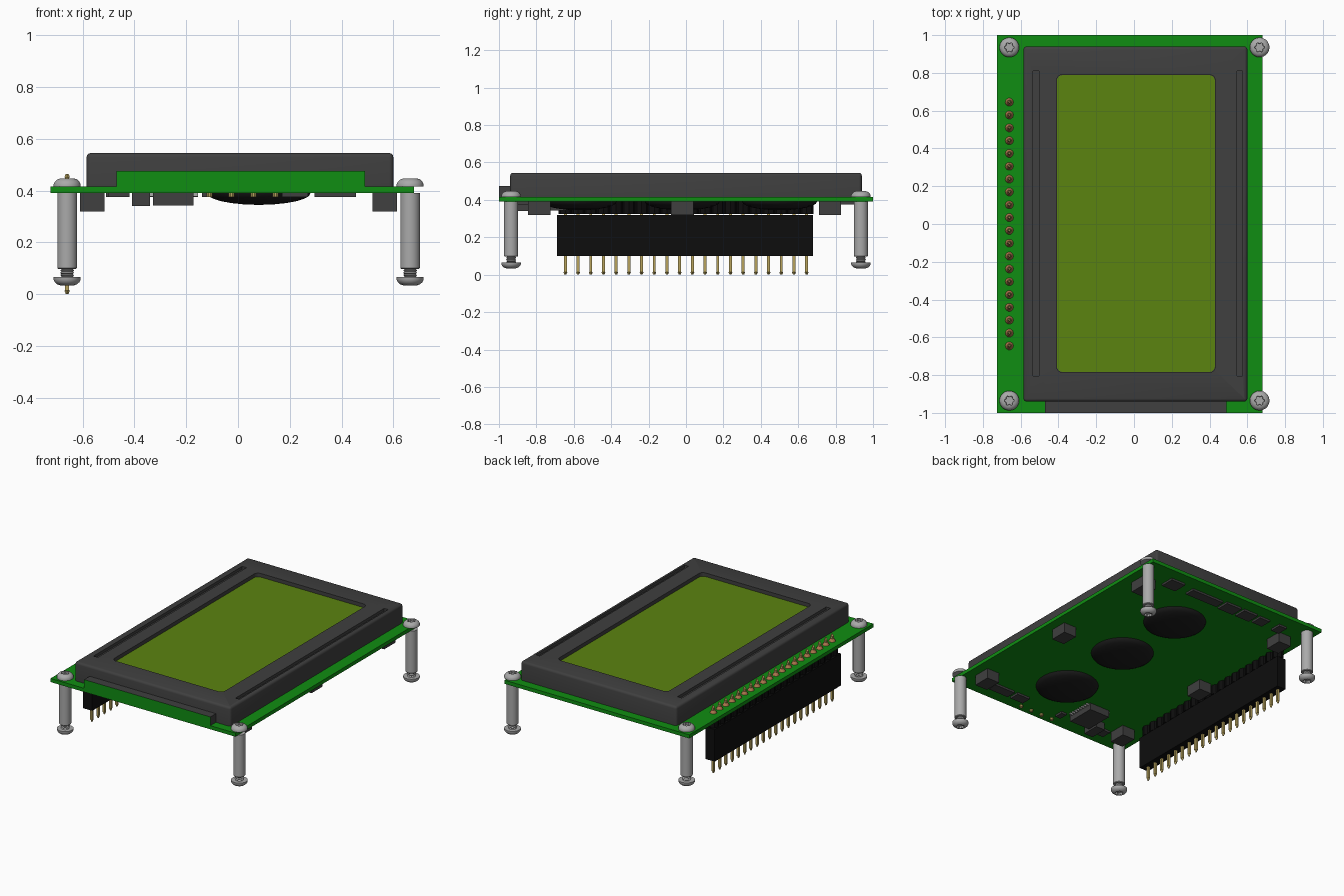
import bpy, bmesh, math
from mathutils import Matrix, Vector

cube = bpy.data.objects.get("Cube")
if cube:
    bpy.data.objects.remove(cube, do_unlink=True)


def material(name, r, g, b, rough=0.6):
    m = bpy.data.materials.new(name)
    m.use_nodes = True
    m.diffuse_color = (r, g, b, 1)
    node = next(n for n in m.node_tree.nodes if n.type == "BSDF_PRINCIPLED")
    node.inputs["Base Color"].default_value = (r, g, b, 1)
    node.inputs["Roughness"].default_value = rough
    return m


GREEN = material("board green", 0.005, 0.27, 0.006)
GREY = material("dark grey plastic", 0.05, 0.05, 0.05)
OLIVE = material("screen olive", 0.105, 0.23, 0.005)
STEEL = material("steel", 0.4, 0.4, 0.4)
GOLD = material("gold", 0.48, 0.37, 0.11)
COPPER = material("copper", 0.45, 0.2, 0.08)
BLACK = material("header black", 0.004, 0.004, 0.004)
RESIN = material("resin black", 0.012, 0.012, 0.012)


def finish(bm, name, mat, smooth=False):
    bmesh.ops.recalc_face_normals(bm, faces=bm.faces[:])
    me = bpy.data.meshes.new(name)
    bm.to_mesh(me)
    bm.free()
    me.materials.append(mat)
    ob = bpy.data.objects.new(name, me)
    bpy.context.collection.objects.link(ob)
    if smooth:
        bpy.ops.object.select_all(action="DESELECT")
        ob.select_set(True)
        bpy.context.view_layer.objects.active = ob
        bpy.ops.object.shade_smooth_by_angle(angle=math.radians(35))
    return ob


def add_box(bm, x, y, z):
    """Add a box from three (low, high) ranges."""
    mid = Vector([(a + b) / 2 for a, b in (x, y, z)])
    size = Vector([b - a for a, b in (x, y, z)])
    mat = Matrix.Translation(mid) @ Matrix.Diagonal((*size, 1))
    return bmesh.ops.create_cube(bm, size=1, matrix=mat)["verts"]


def box(name, x, y, z, mat):
    bm = bmesh.new()
    add_box(bm, x, y, z)
    return finish(bm, name, mat)


def rounded_box(name, x, y, z, mat, radius):
    """Box with rounded upright edges."""
    bm = bmesh.new()
    add_box(bm, x, y, z)
    upright = [e for e in bm.edges
               if abs(e.verts[0].co.z - e.verts[1].co.z) > 1e-4]
    bmesh.ops.bevel(bm, geom=upright, offset=radius, segments=5,
                    profile=0.5, affect="EDGES")
    return finish(bm, name, mat)


def add_lathe(bm, profile, at, seg=24, flip=1, lobed=()):
    """Spin (radius, height) pairs; lobed rings get six lobes."""
    rings = []
    for i, (r, h) in enumerate(profile):
        ring = []
        for k in range(seg):
            t = math.tau * k / seg
            rr = r * (1 + 0.16 * math.cos(6 * t)) if i in lobed else r
            ring.append(bm.verts.new((at[0] + rr * math.cos(t),
                                      at[1] + rr * math.sin(t),
                                      at[2] + flip * h)))
        rings.append(ring)
    for a, b in zip(rings, rings[1:]):
        for k in range(seg):
            n = (k + 1) % seg
            bm.faces.new((a[k], a[n], b[n], b[k]))
    bm.faces.new(rings[0][::-1])
    bm.faces.new(rings[-1])


# Circuit board
TOP, UNDER = 0.415, 0.39
box("circuit_board", (-0.725, 0.68), (-1, 1), (UNDER, TOP), GREEN)

# Display bezel with softened top edges
bm = bmesh.new()
add_box(bm, (-0.585, 0.6), (-0.94, 0.94), (TOP, 0.545))
soft = [e for e in bm.edges if max(v.co.z for v in e.verts) > 0.5]
bmesh.ops.bevel(bm, geom=soft, offset=0.016, segments=3, profile=0.5,
                affect="EDGES")
bezel = finish(bm, "display_bezel", GREY, True)

# Window opening and long side grooves
cutters = [
    rounded_box("window_cutter", (-0.41, 0.43), (-0.785, 0.79), (0.515, 0.6), GREY, 0.03),
    box("groove_cutter", (-0.535, -0.502), (-0.805, 0.81), (0.525, 0.6), GREY),
    box("groove_cutter", (0.545, 0.575), (-0.805, 0.81), (0.525, 0.6), GREY)]
bpy.context.view_layer.objects.active = bezel
for c in cutters:
    c.hide_render = True
    mod = bezel.modifiers.new("cut", "BOOLEAN")
    mod.operation, mod.object, mod.solver = "DIFFERENCE", c, "EXACT"
    bpy.ops.object.modifier_apply(modifier=mod.name)
    bpy.data.objects.remove(c, do_unlink=True)

rounded_box("screen", (-0.408, 0.428), (-0.783, 0.788), (0.513, 0.521), OLIVE, 0.029)

# Backlight ledge, green on its front face
ledge = box("backlight_ledge", (-0.47, 0.49), (-1, -0.935), (TOP, 0.475), GREY)
ledge.data.materials.append(GREEN)
for p in ledge.data.polygons:
    p.material_index = int(p.normal.y < -0.9)

# Standoffs with a screw at each end
HEAD = [(0.026, 0), (0.052, 0), (0.052, 0.01), (0.047, 0.02), (0.038, 0.028),
        (0.026, 0.032), (0.024, 0.032), (0.022, 0.016)]
THREAD = [(0.022 + 0.005 * (i % 2), 0.06 + 0.0045 * i) for i in range(11)]
for side, x in (("right", -0.66), ("left", 0.665)):
    for end, y in (("front", -0.935), ("back", 0.935)):
        tag = f"{end}_{side}"
        bm = bmesh.new()
        add_lathe(bm, [(0.035, 0.098), (0.038, 0.101), (0.038, UNDER)], (x, y, 0), 32)
        finish(bm, "standoff_" + tag, STEEL, True)
        bm = bmesh.new()
        add_lathe(bm, HEAD, (x, y, TOP), 36, 1, (6, 7))
        add_lathe(bm, HEAD, (x, y, 0.066), 36, -1, (6, 7))
        add_lathe(bm, THREAD, (x, y, 0), 20)
        finish(bm, "screws_" + tag, STEEL, True)

# Pin header: socket, spacer cells, pins and solder joints
PIN_X, COUNT, PITCH = -0.66, 20, 0.0679
box("header_socket", (-0.694, -0.626), (-0.69, 0.68), (0.1, 0.32), BLACK)
cells, pins, solder = bmesh.new(), bmesh.new(), bmesh.new()
for i in range(COUNT):
    y = (i - (COUNT - 1) / 2) * PITCH
    add_lathe(cells, [(0.036, 0.325), (0.036, UNDER)], (PIN_X, y, 0), 8)
    add_box(pins, (PIN_X - 0.008, PIN_X + 0.008), (y - 0.008, y + 0.008), (0.015, 0.45))
    for z, tip in ((0.015, 0), (0.45, 0.465)):
        add_lathe(pins, [(0.0113, z), (0.005, tip)], (PIN_X, y, 0), 4)
    add_lathe(solder, [(0.022, TOP), (0.02, 0.42), (0.012, 0.435)], (PIN_X, y, 0), 10)
finish(cells, "header_spacer", BLACK)
finish(pins, "header_pins", GOLD)
finish(solder, "solder_joints", COPPER, True)

# Resin domes over the bare chips
for y in (-0.57, -0.02, 0.5):
    bm = bmesh.new()
    dome = [(0.2 * math.cos(t), 0.045 * math.sin(t))
            for t in (math.pi / 2 * k / 6.2 for k in range(7))]
    add_lathe(bm, dome, (0.08, y, UNDER), 40, -1)
    finish(bm, "resin_dome", RESIN, True)

# Six bent bezel tabs under the board
for x in (-0.563, 0.567):
    for y in (-0.785, -0.02, 0.77):
        box("bezel_tab", (x - 0.048, x + 0.048), (y - 0.06, y + 0.06), (0.32, UNDER), GREY)

# Small components: centre x, centre y, width, depth, height
PARTS = [(-0.25, -0.74, 0.155, 0.2, 0.048), (-0.375, -0.84, 0.07, 0.12, 0.05),
         (-0.46, -0.87, 0.08, 0.07, 0.014), (0.375, -0.87, 0.16, 0.07, 0.014),
         (0.22, -0.87, 0.1, 0.07, 0.014), (-0.12, -0.87, 0.04, 0.06, 0.014),
         (0.4, 0.87, 0.11, 0.1, 0.014), (0.14, 0.87, 0.25, 0.07, 0.014),
         (-0.07, 0.87, 0.12, 0.09, 0.014), (-0.21, 0.87, 0.11, 0.09, 0.014),
         (-0.33, 0.87, 0.08, 0.08, 0.014), (-0.48, 0.87, 0.06, 0.08, 0.014)]
for x, y, w, d, h in PARTS:
    box("component", (x - w / 2, x + w / 2), (y - d / 2, y + d / 2), (UNDER - h, UNDER), GREY)

# Legs along both sides of the square chip
bm = bmesh.new()
for k in range(8):
    y = -0.82 + k * 0.023
    add_box(bm, (-0.345, -0.155), (y - 0.005, y + 0.005), (0.378, UNDER))
finish(bm, "chip_legs", STEEL)

# Short leads near the front edge
bm = bmesh.new()
for k in range(4):
    add_lathe(bm, [(0.012, 0.376), (0.012, UNDER)], (0.145 - k * 0.085, -0.95, 0), 10)
finish(bm, "short_leads", GOLD, True)
